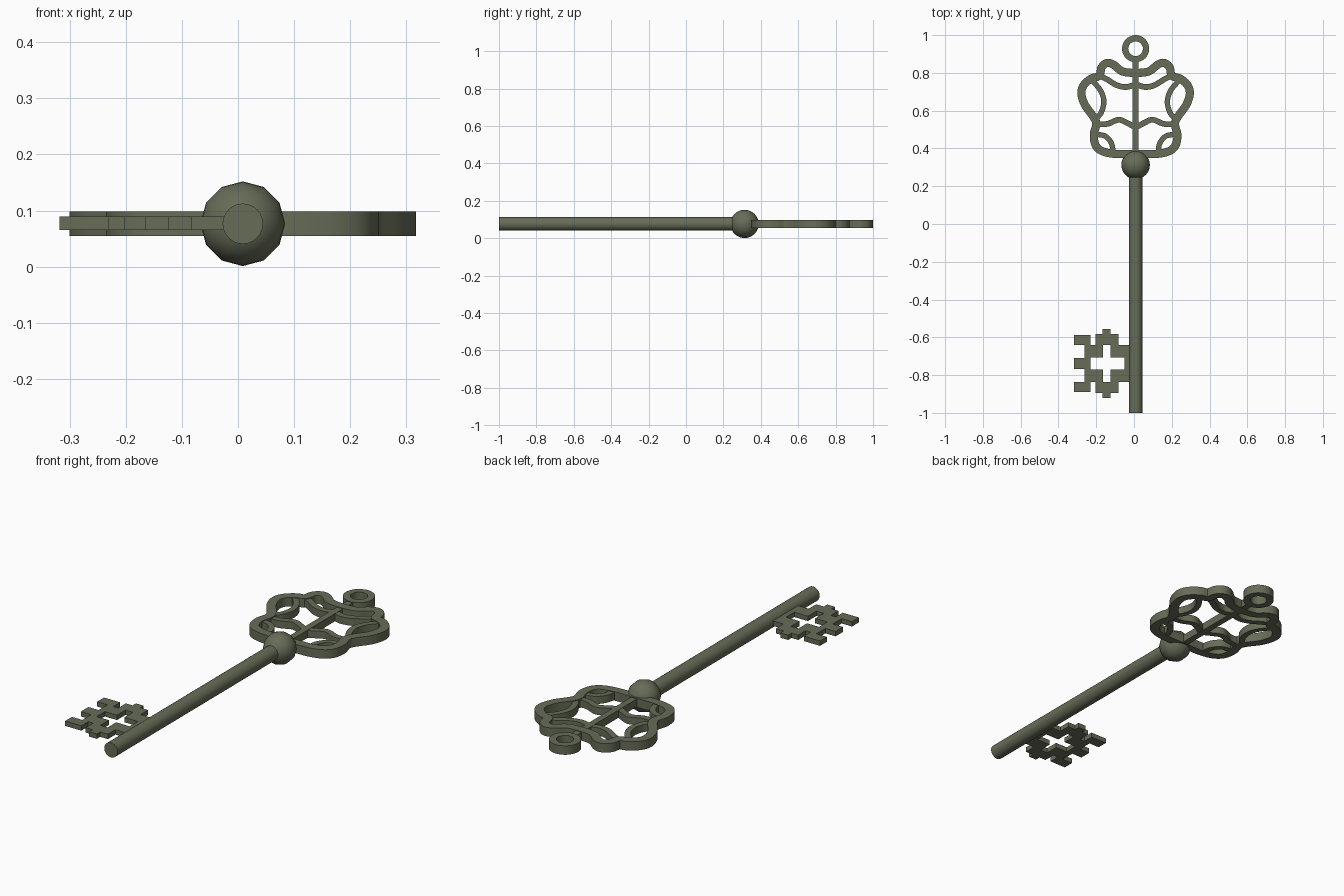
import bpy, bmesh, math
from mathutils import Vector

if "Cube" in bpy.data.objects:
    bpy.data.objects.remove(bpy.data.objects["Cube"])

CX, CZ = 0.0085, 0.0765   # key axis

mat = bpy.data.materials.new("aged_metal")
mat.diffuse_color = (0.135, 0.15, 0.095, 1)
mat.use_nodes = True
mat.node_tree.nodes["Principled BSDF"].inputs["Base Color"].default_value = mat.diffuse_color


def finish(ob, name, angle=35):
    ob.name = name
    ob.data.materials.append(mat)
    bpy.ops.object.select_all(action='DESELECT')
    ob.select_set(True)
    bpy.context.view_layer.objects.active = ob
    bpy.ops.object.shade_smooth_by_angle(angle=math.radians(angle))
    return ob


def smooth_path(pts, closed, steps=6):
    """Catmull-Rom through the given points."""
    p = [Vector(q) for q in pts]
    n = len(p)
    get = lambda i: p[i % n] if closed else p[max(0, min(n - 1, i))]
    out = []
    for i in range(n if closed else n - 1):
        a, b, c, d = (get(i + k) for k in (-1, 0, 1, 2))
        for s in range(steps):
            t = s / steps
            out.append(0.5 * (2 * b + (c - a) * t + (2 * a - 5 * b + 4 * c - d) * t * t
                              + (3 * b - a - 3 * c + d) * t ** 3))
    if not closed:
        out.append(p[-1])
    return out


def band(name, pts, width, depth, closed=False):
    """Flat strip with a rectangular section following a path in the key plane."""
    path = smooth_path(pts, closed)
    n = len(path)
    bm = bmesh.new()
    rows = []
    for i, q in enumerate(path):
        a = path[(i - 1) % n] if closed else path[max(i - 1, 0)]
        b = path[(i + 1) % n] if closed else path[min(i + 1, n - 1)]
        t = (b - a).normalized()
        nrm = Vector((-t.y, t.x)) * width / 2
        rows.append([bm.verts.new((CX + q.x + s * nrm.x, q.y + s * nrm.y, CZ + z))
                     for s, z in ((1, -depth), (1, depth), (-1, depth), (-1, -depth))])
    for i in range(n if closed else n - 1):
        r, s = rows[i], rows[(i + 1) % n]
        for k in range(4):
            bm.faces.new((r[k], r[(k + 1) % 4], s[(k + 1) % 4], s[k]))
    if not closed:
        bm.faces.new(rows[0])
        bm.faces.new(rows[-1])
    bmesh.ops.recalc_face_normals(bm, faces=bm.faces)
    me = bpy.data.meshes.new(name)
    bm.to_mesh(me)
    bm.free()
    ob = bpy.data.objects.new(name, me)
    bpy.context.collection.objects.link(ob)
    return finish(ob, name)


def flip(pts):
    return [(-x, y) for x, y in pts]


# shaft
bpy.ops.mesh.primitive_cylinder_add(vertices=24, radius=0.036, depth=1.3,
                                    location=(CX, -0.35, CZ), rotation=(math.pi / 2, 0, 0))
finish(bpy.context.object, "shaft")

# collar ball, poles along the shaft
bpy.ops.mesh.primitive_uv_sphere_add(segments=12, ring_count=16, radius=0.0755,
                                     location=(CX, 0.313, CZ), rotation=(math.pi / 2, 0, 0))
finish(bpy.context.object, "collar_ball", 60)

# bow outline
half = [(0, .80), (.07, .808), (.115, .842), (.15, .853), (.18, .83), (.192, .785),
        (.235, .77), (.275, .735), (.287, .69), (.268, .63), (.225, .57), (.208, .53),
        (.221, .475), (.213, .42), (.18, .387), (.11, .371), (0, .371)]
band("bow_frame", half + flip(half[1:-1])[::-1], 0.043, 0.022, True)

# hanging ring
band("hanging_ring", [(0.0555 * math.cos(k * math.pi / 4), 0.928 + 0.0555 * math.sin(k * math.pi / 4))
                      for k in range(8)], 0.033, 0.022, True)

# bow tracery
band("bow_spine", [(0, .35), (0, .88)], 0.032, 0.019)
upper = [(.19, .785), (.15, .765), (.10, .735), (.05, .725), (0, .737)]
lower = [(.207, .53), (.15, .53), (.09, .552), (.045, .535), (0, .515)]
for name, arc in (("upper_crossbar", upper), ("lower_crossbar", lower)):
    band(name, arc + flip(arc[:-1])[::-1], 0.030, 0.018)
side = [(.235, .765), (.188, .71), (.168, .65), (.182, .59), (.212, .555)]
corner = [(.212, .475), (.16, .465), (.127, .425), (.12, .375)]
for suffix, f in (("right", list), ("left", flip)):
    band("side_arc_" + suffix, f(side), 0.028, 0.0185)
    band("corner_arc_" + suffix, f(corner), 0.028, 0.0185)

# bit: stepped plate with a cross-shaped opening, mirrored about its mid line
outer = [(-.318, .029), (-.262, .029), (-.262, .098), (-.318, .098), (-.318, .151), (-.23, .151),
         (-.23, .098), (-.203, .098), (-.203, .156), (-.166, .156), (-.166, .182), (-.124, .182),
         (-.124, .156), (-.082, .156), (-.082, .098), (-.01, .098)]
hole = [(-.23, .032), (-.164, .032), (-.164, .098), (-.124, .098), (-.124, .032), (-.05, .032)]
cu = bpy.data.curves.new("bit", 'CURVE')
cu.dimensions = '2D'
cu.fill_mode = 'BOTH'
cu.extrude = 0.012
for prof in (outer, hole):
    loop = prof + [(x, -y) for x, y in reversed(prof)]
    sp = cu.splines.new('POLY')
    sp.points.add(len(loop) - 1)
    for p, (x, y) in zip(sp.points, loop):
        p.co = (x, y, 0, 1)
    sp.use_cyclic_u = True
bit = bpy.data.objects.new("bit", cu)
bpy.context.collection.objects.link(bit)
bit.location = (0, -0.738, CZ + 0.001)
bpy.ops.object.select_all(action='DESELECT')
bit.select_set(True)
bpy.context.view_layer.objects.active = bit
bpy.ops.object.convert(target='MESH')
finish(bpy.context.object, "bit")
